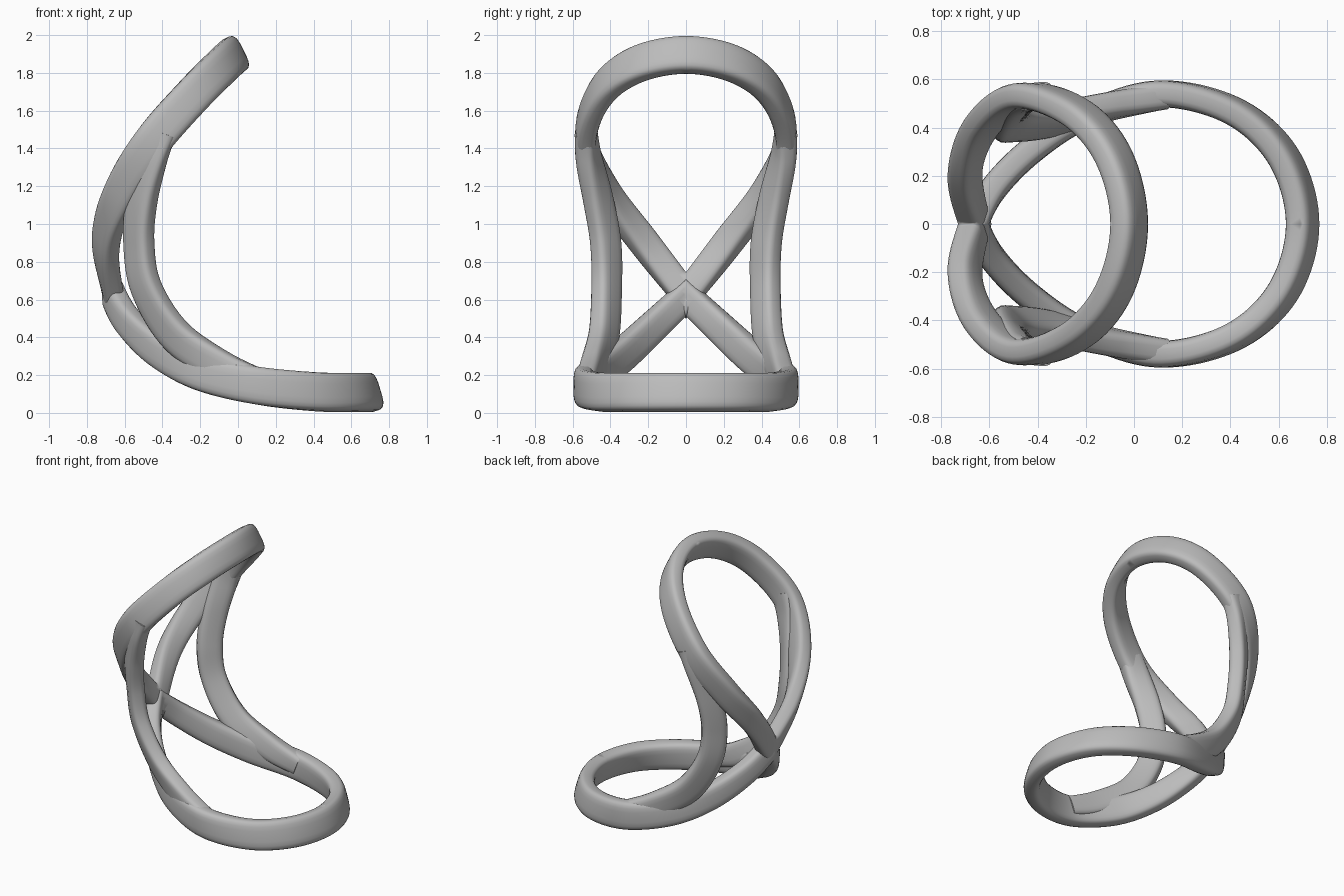
import bpy, bmesh, math
from mathutils import Vector

default_cube = bpy.data.objects.get("Cube")
if default_cube:
    bpy.data.objects.remove(default_cube, do_unlink=True)

SIDES = 20
STEPS = 10
HALF_THICKNESS = 0.056

grey = bpy.data.materials.new("satin_grey")
grey.use_nodes = True
colour = (0.5, 0.5, 0.5, 1)
grey.diffuse_color = colour
grey.node_tree.nodes["Principled BSDF"].inputs["Base Color"].default_value = colour


def station(position, long_axis, half_width):
    """One section: centre, direction of the wide axis, half width."""
    return Vector(position), Vector(long_axis).normalized(), half_width


def mirrored(item):
    flip = Vector((1, -1, 1))
    return item[0] * flip, item[1] * flip, item[2]


def spline(a, b, c, d, t):
    """Catmull-Rom blend, for vectors and numbers alike."""
    return (b * 2 + (c - a) * t + (a * 2 - b * 5 + c * 4 - d) * t ** 2
            + (b * 3 - a - c * 3 + d) * t ** 3) * 0.5


def sample(stations):
    padded = [stations[0]] + stations + [stations[-1]]
    result = []
    for i in range(len(stations) - 1):
        group = padded[i:i + 4]
        for step in range(STEPS):
            result.append([spline(*values, step / STEPS) for values in zip(*group)])
    result.append(list(stations[-1]))
    return result


def rounded(value):
    return math.copysign(abs(value) ** 0.55, value)


def sweep(name, stations, trim):
    """Sweep a rounded flat bar along half of the frame and mirror it."""
    path = sample(stations)
    bm = bmesh.new()
    rings = []
    for i, (centre, axis, half_width) in enumerate(path):
        before, after = path[max(i - 1, 0)][0], path[min(i + 1, len(path) - 1)][0]
        tangent = (after - before).normalized()
        wide = (axis - tangent * axis.dot(tangent)).normalized()
        thin = tangent.cross(wide)
        ring = []
        for k in range(SIDES):
            angle = math.tau * (k + 0.5) / SIDES
            ring.append(bm.verts.new(centre
                                     + wide * half_width * rounded(math.cos(angle))
                                     + thin * HALF_THICKNESS * rounded(math.sin(angle))))
        rings.append(ring)
    for lower, upper in zip(rings, rings[1:]):
        for k in range(SIDES):
            n = (k + 1) % SIDES
            bm.faces.new((lower[k], lower[n], upper[n], upper[k]))
    bm.faces.new(rings[0])
    bm.faces.new(rings[-1])
    # Trim at the centre plane so both halves meet cleanly
    if trim:
        bmesh.ops.bisect_plane(bm, geom=bm.verts[:] + bm.edges[:] + bm.faces[:],
                               plane_co=(0, 0, 0), plane_no=(0, 1, 0), clear_inner=True)
    bmesh.ops.recalc_face_normals(bm, faces=bm.faces[:])
    mesh = bpy.data.meshes.new(name)
    bm.to_mesh(mesh)
    bm.free()
    mesh.materials.append(grey)
    obj = bpy.data.objects.new(name, mesh)
    bpy.context.collection.objects.link(obj)
    bpy.ops.object.select_all(action="DESELECT")
    obj.select_set(True)
    bpy.context.view_layer.objects.active = obj
    bpy.ops.object.shade_smooth_by_angle(angle=math.radians(40))
    mirror = obj.modifiers.new("Mirror", "MIRROR")
    mirror.use_axis = (False, True, False)
    return obj


# Seat loop: front tip, round the side, up to the crossing and just past it
seat = [
    station((0.70, 0, 0.108), (-0.3, 0, 1), 0.103),
    station((0.62, 0.28, 0.108), (-0.25, -0.1, 1), 0.103),
    station((0.41, 0.47, 0.112), (-0.1, -0.1, 1), 0.102),
    station((0.1, 0.54, 0.145), (0, 0, 1), 0.1),
    station((-0.2, 0.45, 0.215), (0.2, 0.1, 1), 0.095),
    station((-0.42, 0.31, 0.33), (0.3, 0.3, 0.9), 0.088),
    station((-0.58, 0.15, 0.48), (0.3, 0.5, 0.8), 0.08),
    station((-0.66, 0, 0.62), (0.25, 0.65, 0.7), 0.076),
    station((-0.70, -0.14, 0.75), (0.2, 0.65, 0.7), 0.076),
]
sweep("seat_loop", [mirrored(seat[1])] + seat, True)

# Back loop: top tip, round the side, down to the crossing and just past it
back = [
    station((-0.02, 0, 1.895), (0.45, 0, -0.9), 0.1),
    station((-0.08, 0.27, 1.84), (0.5, 0, -0.87), 0.1),
    station((-0.23, 0.455, 1.69), (0.6, 0, -0.8), 0.1),
    station((-0.45, 0.53, 1.44), (0.75, 0, -0.65), 0.1),
    station((-0.62, 0.42, 1.17), (0.8, 0.3, -0.5), 0.09),
    station((-0.70, 0.22, 0.9), (0.5, 0.6, -0.55), 0.08),
    station((-0.66, 0, 0.62), (0.2, 0.77, -0.64), 0.074),
    station((-0.60, -0.2, 0.36), (0.2, 0.77, -0.64), 0.074),
]
sweep("back_loop", [mirrored(back[1])] + back, True)

# Side struts: join the back loop to the seat loop
strut = [
    station((-0.41, 0.53, 1.49), (0.75, 0.1, -0.6), 0.085),
    station((-0.46, 0.515, 1.35), (0.8, 0.3, -0.5), 0.085),
    station((-0.51, 0.465, 1.13), (0.75, 0.6, -0.2), 0.085),
    station((-0.525, 0.425, 0.9), (0.7, 0.7, 0), 0.085),
    station((-0.485, 0.42, 0.66), (0.7, 0.65, 0.3), 0.085),
    station((-0.33, 0.435, 0.41), (0.5, 0.5, 0.7), 0.09),
    station((-0.09, 0.49, 0.245), (0.3, 0.2, 0.9), 0.085),
    station((0.12, 0.53, 0.16), (0.1, 0, 1), 0.07),
]
sweep("side_struts", strut, False)
